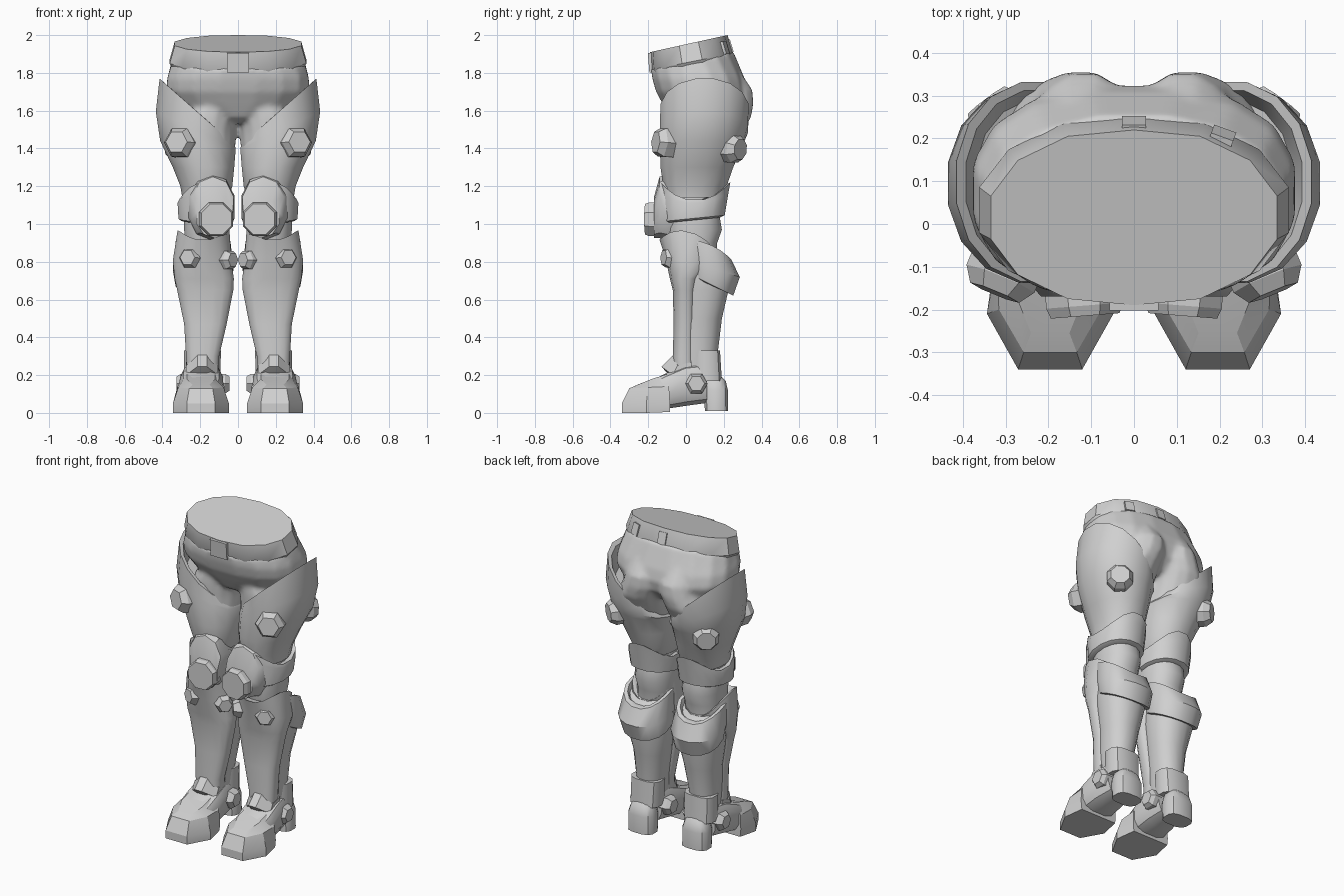
import bpy, bmesh, math
from mathutils import Vector, Matrix

grey = bpy.data.materials.new("armour grey")
grey.diffuse_color = (0.63, 0.63, 0.63, 1)


def spow(v, p):
    return math.copysign(abs(v) ** (2 / p), v)


def ring(z, x0, x1, y0, y1, p=2.2, tx=0, ty=0, wave=0, n=16):
    """Horizontal ring between the given limits; tx, ty tilt it, wave lifts front and back."""
    cx, cy, rx, ry = (x0 + x1) / 2, (y0 + y1) / 2, (x1 - x0) / 2, (y1 - y0) / 2
    pts = []
    for i in range(n):
        a = 2 * math.pi * (i + 0.5) / n
        k = 1 / math.cos(math.pi / n)
        x = rx * max(-1, min(1, spow(math.cos(a) * k, p)))
        y = ry * max(-1, min(1, spow(math.sin(a) * k, p)))
        pts.append((cx + x, cy + y, z + tx * x + ty * y + wave * math.sin(a) ** 2))
    return pts


def ring_y(y, cx, rx, z0, z1, p=3, n=12):
    """Upright ring facing along y."""
    cz, rz = (z0 + z1) / 2, (z1 - z0) / 2
    return [(cx + rx * spow(math.cos(a), p), y, cz + rz * spow(math.sin(a), p))
            for a in (2 * math.pi * (i + 0.5) / n for i in range(n))]


def finish(name, bm, mirror=True, angle=35):
    bmesh.ops.recalc_face_normals(bm, faces=bm.faces)
    me = bpy.data.meshes.new(name)
    bm.to_mesh(me)
    bm.free()
    me.materials.append(grey)
    ob = bpy.data.objects.new(name, me)
    bpy.context.collection.objects.link(ob)
    bpy.ops.object.select_all(action='DESELECT')
    ob.select_set(True)
    bpy.context.view_layer.objects.active = ob
    bpy.ops.object.shade_smooth_by_angle(angle=math.radians(angle))
    if mirror:
        m = ob.modifiers.new("mirror", 'MIRROR')
        m.use_mirror_merge = False
    return ob


def skin(bm, rings):
    vs = [[bm.verts.new(p) for p in r] for r in rings]
    for a, b in zip(vs, vs[1:]):
        for i in range(len(a)):
            j = (i + 1) % len(a)
            bm.faces.new((a[i], a[j], b[j], b[i]))
    bm.faces.new(vs[0])
    bm.faces.new(vs[-1])


def loft(name, rings, mirror=True, angle=35):
    bm = bmesh.new()
    skin(bm, rings)
    return finish(name, bm, mirror, angle)


def bolt(name, pos, normal, r, depth, sides=6, top=0.72):
    """Chamfered bolt head facing along the normal."""
    n = Vector(normal).normalized()
    side = n.cross(Vector((0, 0, 1))).normalized()
    up = side.cross(n)
    rings = []
    for rr, d in ((r, -depth), (r, 0.35 * depth), (r * top, depth)):
        rings.append([Vector(pos) + n * d + (side * math.cos(t) + up * math.sin(t)) * rr
                      for t in (2 * math.pi * (i + (0.5 if sides == 8 else 0)) / sides
                                for i in range(sides))])
    loft(name, rings, angle=20)


def box(name, pos, size, rx=0, rz=0):
    bm = bmesh.new()
    m = (Matrix.Translation(pos) @ Matrix.Rotation(rz, 4, 'Z') @ Matrix.Rotation(rx, 4, 'X')
         @ Matrix.Diagonal((*size, 1)))
    bmesh.ops.create_cube(bm, size=1, matrix=m)
    return finish(name, bm, False)


# Waist belt, slanted up towards the back
loft("belt", [ring(1.84, -.35, .35, -.175, .25, 2.1, ty=.2, n=14),
              ring(1.86, -.362, .362, -.185, .25, 2.1, ty=.2, n=14),
              ring(1.955, -.335, .335, -.19, .22, 2.1, ty=.22, n=14)], False)
box("buckle", (0, -.178, 1.855), (.115, .04, .105), rx=.08)
box("belt_back_plate", (0, .228, 1.94), (.055, .03, .07), rx=.3)
box("belt_side_plate", (.205, .2, 1.93), (.055, .03, .07), rx=.3, rz=-.35)

# Soft undersuit: pelvis and both upper legs fused into one smooth body
bm = bmesh.new()
skin(bm, [ring(1.535, -.07, .07, -.03, .16, 2),
          ring(1.56, -.18, .18, -.08, .25, 2),
          ring(1.63, -.33, .33, -.12, .31, 2.3),
          ring(1.70, -.378, .378, -.158, .325, 2.4),
          ring(1.77, -.375, .375, -.178, .31, 2.4),
          ring(1.87, -.348, .348, -.185, .25, 2.2, ty=.2)])
for s in (1, -1):
    leg = [ring(1.15, .045, .28, -.08, .16), ring(1.35, .02, .33, -.10, .23),
           ring(1.48, .01, .34, -.105, .30), ring(1.57, .002, .31, -.105, .345),
           ring(1.64, -.02, .27, -.10, .356), ring(1.71, -.02, .25, -.10, .35),
           ring(1.80, .02, .22, -.09, .29)]
    skin(bm, [[(s * x, y, z) for x, y, z in r] for r in leg])
suit = finish("undersuit", bm, False, 180)
mod = suit.modifiers.new("fuse", 'REMESH')
mod.mode = 'VOXEL'
mod.voxel_size = 0.014
mod.use_smooth_shade = True
mod = suit.modifiers.new("soften", 'SMOOTH')
mod.iterations = 6

# Thigh armour with its open rim sloping down to the crotch
loft("thigh_plate", [ring(1.14, .05, .295, -.105, .19),
                     ring(1.20, .03, .305, -.12, .215),
                     ring(1.30, .02, .345, -.135, .25),
                     ring(1.42, .012, .412, -.138, .30, 2.1, tx=.1),
                     ring(1.50, .012, .435, -.138, .327, 2.1, tx=.45),
                     ring(1.60, .03, .415, -.135, .332, 2.1, tx=.88),
                     ring(1.60, .05, .393, -.115, .312, 2.1, tx=.88),
                     ring(1.52, .06, .37, -.09, .29, 2.1, tx=.7)], angle=32)
bolt("thigh_front_bolt", (.305, -.11, 1.43), (.38, -.92, .08), .086, .055)
bolt("thigh_back_bolt", (.312, .245, 1.40), (.6, .8, -.08), .08, .055, 8)

# Knee
loft("knee_joint", [ring(.80, .07, .28, -.06, .16), ring(.90, .05, .28, -.09, .165),
                    ring(.97, .045, .285, -.10, .19), ring(1.03, .045, .285, -.10, .18),
                    ring(1.18, .06, .28, -.09, .17)], angle=50)
loft("knee_band", [ring(1.02, .045, .30, -.11, .18, ty=.1),
                   ring(1.03, .025, .315, -.125, .205, ty=.1),
                   ring(1.11, .022, .32, -.135, .225, wave=.06),
                   ring(1.125, .025, .312, -.135, .235, wave=.1),
                   ring(1.115, .05, .285, -.11, .20, wave=.09)])
loft("knee_cap", [ring_y(.02, .15, .125, .95, 1.18, 2.2, 10),
                  ring_y(-.10, .14, .127, .915, 1.265, 2.2, 10),
                  ring_y(-.14, .133, .115, .925, 1.25, 2.2, 10),
                  ring_y(-.17, .122, .1, .925, 1.14, 2, 10)])
bolt("knee_disc", (.117, -.178, 1.025), (-.08, -1, 0), .097, .037, 8, .9)

# Lower leg: calf core, front shin armour and calf plate
loft("calf_core", [ring(.18, .11, .26, -.04, .15), ring(.35, .095, .275, -.045, .172),
                   ring(.50, .07, .285, -.04, .19), ring(.65, .045, .315, -.04, .225),
                   ring(.78, .05, .32, -.06, .23), ring(.88, .06, .31, -.07, .20, ty=-.4)], angle=50)
loft("shin_plate", [ring(.20, .105, .27, -.068, .05, 2.6),
                    ring(.30, .10, .275, -.07, .05, 2.6),
                    ring(.47, .06, .285, -.065, .055, 2.6),
                    ring(.65, .025, .322, -.07, .06, 2.6),
                    ring(.71, .022, .335, -.085, .075, 2.6),
                    ring(.80, .035, .345, -.11, .14, 2.4, ty=-.2),
                    ring(.96, .045, .32, -.14, .17, 2.3, ty=-.25, wave=-.085),
                    ring(.95, .065, .30, -.12, .15, 2.3, ty=-.25, wave=-.085),
                    ring(.88, .08, .28, -.09, .12, 2.3, ty=-.25)], angle=44)
loft("calf_plate", [ring(.68, .05, .315, .02, .225, ty=-.45),
                    ring(.683, .03, .33, .0, .25, ty=-.5),
                    ring(.765, .025, .345, -.02, .285, ty=-.3),
                    ring(.90, .04, .33, -.03, .238, ty=-.35, wave=-.04),
                    ring(.90, .06, .31, -.01, .215, ty=-.35, wave=-.04),
                    ring(.86, .07, .30, 0, .20, ty=-.4)])
bolt("shin_outer_bolt", (.25, -.078, .82), (.4, -.92, .05), .06, .045)
bolt("shin_inner_bolt", (.055, -.062, .81), (-.75, -.66, 0), .055, .04)

# Ankle cuff, pointed boot tongue and bolts
loft("ankle_cuff", [ring(.17, .095, .285, .04, .19, 3, n=12),
                    ring(.33, .09, .285, .045, .18, 3, n=12)])
loft("boot_tongue", [[(.115, -.04, .18), (.16, -.09, .20), (.22, -.09, .20), (.265, -.04, .18),
                      (.265, .03, .18), (.115, .03, .18)],
                     [(.105, -.07, .20), (.165, -.13, .245), (.215, -.13, .245), (.275, -.07, .20),
                      (.275, .03, .20), (.105, .03, .20)],
                     [(.105, -.045, .25), (.165, -.065, .31), (.215, -.065, .31), (.275, -.045, .25),
                      (.275, .03, .27), (.105, .03, .27)]], angle=20)
bolt("ankle_outer_bolt", (.29, .055, .155), (1, 0, 0), .06, .035)
bolt("ankle_inner_bolt", (.08, .055, .155), (-1, 0, 0), .06, .035)


# Foot: toe cap, midfoot and heel
def toe_ring(front, mid, back, zf, zm, zb, wf, wm, wb):
    c = .196
    return [(c - wf, front, zf), (c + wf, front, zf), (c + wm, mid, zm),
            (c + wb, back, zb), (c - wb, back, zb), (c - wm, mid, zm)]


loft("toe_cap", [toe_ring(-.34, -.21, -.085, 0, 0, .005, .075, .148, .125),
                 toe_ring(-.34, -.21, -.085, .05, .05, .05, .075, .148, .13),
                 toe_ring(-.30, -.20, -.09, .13, .135, .14, .062, .12, .125),
                 toe_ring(-.255, -.18, -.10, .15, .18, .205, .045, .075, .075)], angle=25)
loft("midfoot", [ring_y(-.17, .195, .115, .02, .18), ring_y(-.10, .195, .12, .02, .215),
                 ring_y(0, .193, .115, .035, .26), ring_y(.11, .19, .095, .05, .27)])
loft("heel", [ring(.01, .105, .275, .10, .222, 3, n=12), ring(.12, .105, .275, .095, .222, 3, n=12),
              ring(.17, .12, .26, .10, .21, 3, n=12), ring(.20, .14, .24, .11, .18, 3, n=12)])
